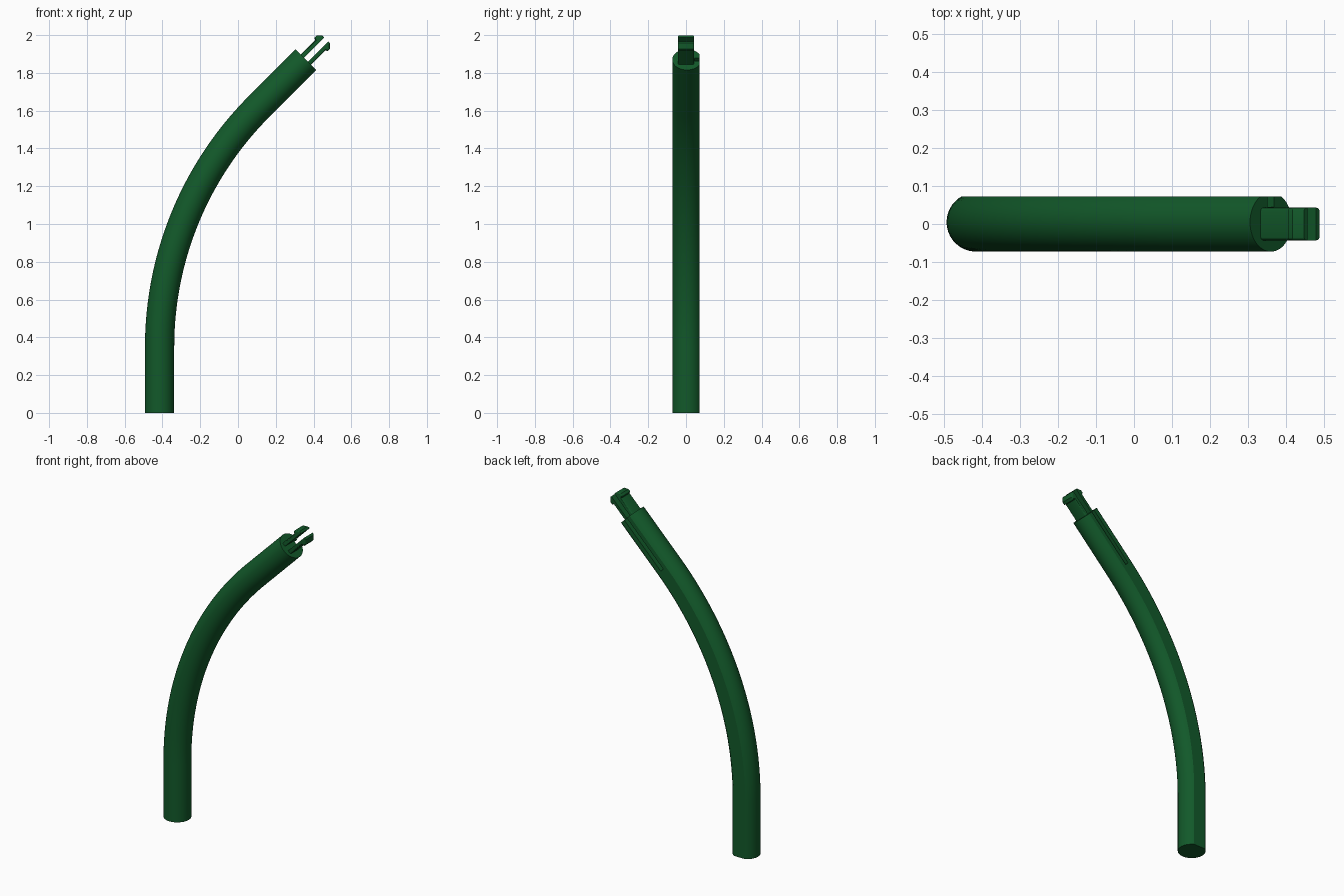
import bpy, bmesh, math
from mathutils import Matrix, Vector

cube = bpy.data.objects.get("Cube")
if cube:
    bpy.data.objects.remove(cube)

green = bpy.data.materials.new("dark green")
green.use_nodes = True
green.diffuse_color = (0.006, 0.1, 0.023, 1)
bsdf = green.node_tree.nodes["Principled BSDF"]
bsdf.inputs["Base Color"].default_value = green.diffuse_color
bsdf.inputs["Roughness"].default_value = 0.6

RADIUS, AXIS_Y, FLAT_Y = 0.0775, 0.005, 0.0725
BASE_X, BEND_Z, BEND_R, STRAIGHT = -0.415, 0.35, 1.8, 0.35
LEAN = math.radians(45)


def finish(bm, name):
    bmesh.ops.recalc_face_normals(bm, faces=bm.faces)
    mesh = bpy.data.meshes.new(name)
    bm.to_mesh(mesh)
    bm.free()
    mesh.materials.append(green)
    obj = bpy.data.objects.new(name, mesh)
    bpy.context.collection.objects.link(obj)
    return obj


def smooth(obj):
    bpy.ops.object.select_all(action='DESELECT')
    obj.select_set(True)
    bpy.context.view_layer.objects.active = obj
    bpy.ops.object.shade_smooth_by_angle(angle=math.radians(25))


# Centre line: upright foot, long bend, straight leaning end
stations = [(BASE_X, 0, 0)]
STEPS = 40
for i in range(STEPS + 1):
    a = LEAN * i / STEPS
    stations.append((BASE_X + BEND_R * (1 - math.cos(a)),
                     BEND_Z + BEND_R * math.sin(a), a))
x, z, _ = stations[-1]
end_x, end_z = x + STRAIGHT * math.sin(LEAN), z + STRAIGHT * math.cos(LEAN)
stations.append((end_x, end_z, LEAN))

# Round section with a flat back
half = math.acos((FLAT_Y - AXIS_Y) / RADIUS)
SIDES = 48
section = []
for i in range(SIDES + 1):
    a = math.pi / 2 + half + (2 * math.pi - 2 * half) * i / SIDES
    section.append((RADIUS * math.cos(a), AXIS_Y + RADIUS * math.sin(a)))

bm = bmesh.new()
rings = []
for x, z, a in stations:
    rings.append([bm.verts.new((x + p * math.cos(a), y, z - p * math.sin(a)))
                  for p, y in section])
for r0, r1 in zip(rings, rings[1:]):
    for i in range(len(section)):
        j = (i + 1) % len(section)
        bm.faces.new((r0[i], r0[j], r1[j], r1[i]))
bm.faces.new(rings[0])
bm.faces.new(rings[-1])
stem = finish(bm, "curved_stem")

# Local frame at the end: x along the axis, y across, z toward the outer bend
end_frame = Matrix.Translation((end_x, 0, end_z)) @ Matrix.Rotation(-LEAN, 4, 'Y')

# Groove cut in the flat back of the straight end
bm = bmesh.new()
bmesh.ops.create_cube(bm, size=1)
bmesh.ops.scale(bm, vec=(STRAIGHT + 0.05, 0.06, 0.024), verts=bm.verts)
bmesh.ops.translate(bm, vec=(0.025 - STRAIGHT / 2, 0.075, 0), verts=bm.verts)
bm.transform(end_frame)
cutter = finish(bm, "groove_cutter")
cutter.hide_render = True
mod = stem.modifiers.new("groove", 'BOOLEAN')
mod.operation = 'DIFFERENCE'
mod.solver = 'EXACT'
mod.object = cutter
bpy.ops.object.select_all(action='DESELECT')
stem.select_set(True)
bpy.context.view_layer.objects.active = stem
bpy.ops.object.modifier_apply(modifier=mod.name)
bpy.data.objects.remove(cutter)
smooth(stem)

# Pair of barbed snap prongs
PRONG = [(-0.03, 0.015), (0.152, 0.015), (0.152, 0.029),
         (0.13, 0.05), (0.113, 0.05), (0.108, 0.038), (-0.03, 0.038)]
HALF_Y = 0.043
for name, side in (("upper_prong", 1), ("lower_prong", -1)):
    bm = bmesh.new()
    face = bm.faces.new([bm.verts.new((u, -HALF_Y, v * side)) for u, v in PRONG])
    ext = bmesh.ops.extrude_face_region(bm, geom=[face])
    moved = [g for g in ext["geom"] if isinstance(g, bmesh.types.BMVert)]
    bmesh.ops.translate(bm, vec=(0, 2 * HALF_Y, 0), verts=moved)
    bmesh.ops.recalc_face_normals(bm, faces=bm.faces)
    # Round the outer long edges
    outer = [e for e in bm.edges
             if abs(e.verts[0].co.y - e.verts[1].co.y) < 0.001
             and all(abs(v.co.z) > 0.02 for v in e.verts)
             and abs(e.verts[0].co.x - e.verts[1].co.x) > 0.001]
    bmesh.ops.bevel(bm, geom=outer, offset=0.009, segments=3,
                    profile=0.5, affect='EDGES', clamp_overlap=True)
    bm.transform(end_frame)
    smooth(finish(bm, name))
